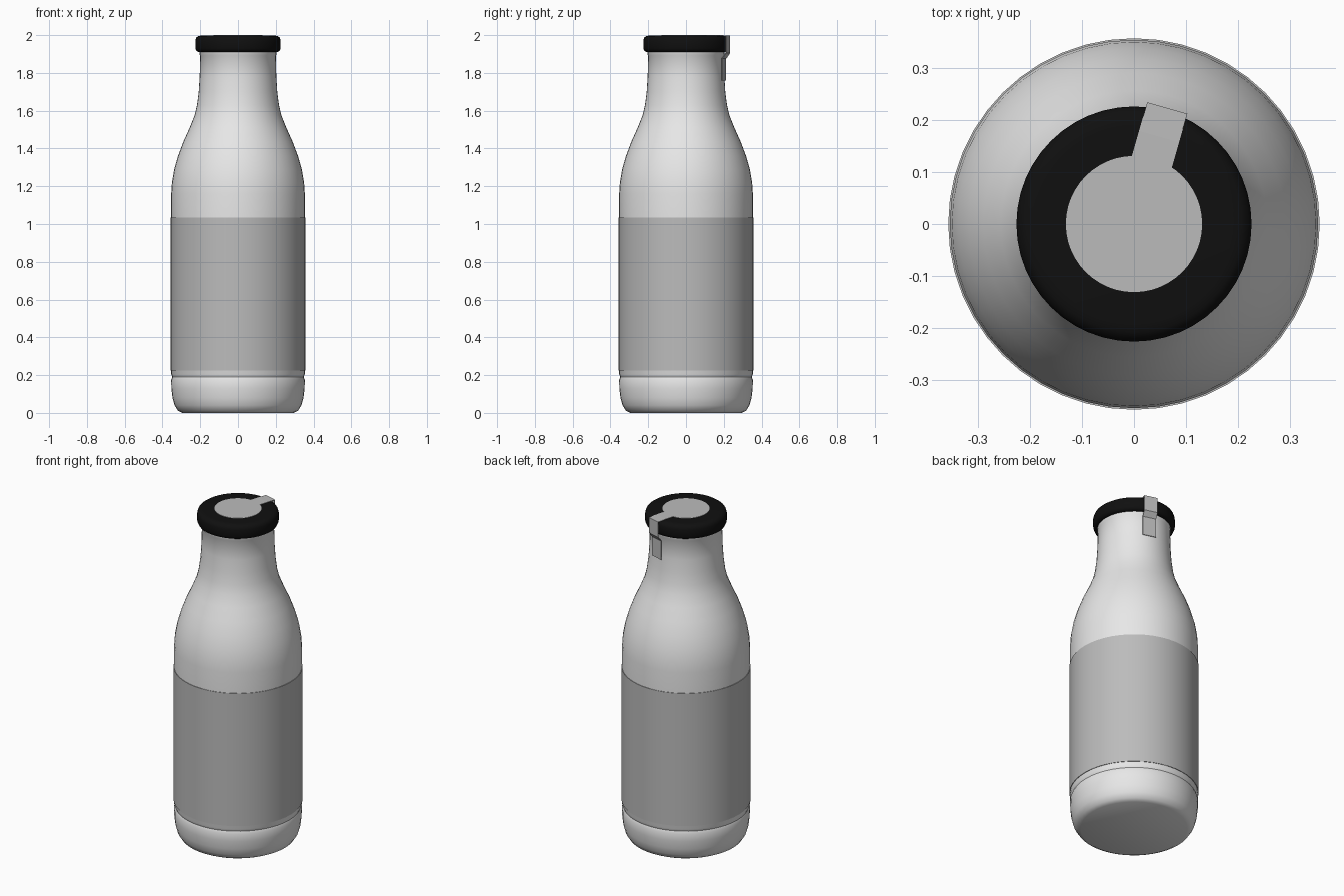
import bpy
import math
from mathutils import Matrix, Vector

cube = bpy.data.objects.get("Cube")
if cube:
    bpy.data.objects.remove(cube, do_unlink=True)

SEGMENTS = 48


def material(name, value, roughness=0.5):
    mat = bpy.data.materials.new(name)
    mat.use_nodes = True
    color = (value, value, value, 1)
    mat.diffuse_color = color
    shader = mat.node_tree.nodes["Principled BSDF"]
    shader.inputs["Base Color"].default_value = color
    shader.inputs["Roughness"].default_value = roughness
    return mat


def add_object(name, verts, faces, mat, smooth_angle=None):
    mesh = bpy.data.meshes.new(name)
    mesh.from_pydata(verts, [], faces)
    mesh.materials.append(mat)
    obj = bpy.data.objects.new(name, mesh)
    bpy.context.collection.objects.link(obj)
    if smooth_angle:
        bpy.ops.object.select_all(action="DESELECT")
        obj.select_set(True)
        bpy.context.view_layer.objects.active = obj
        bpy.ops.object.shade_smooth_by_angle(angle=math.radians(smooth_angle))
    return obj


def lathe(name, profile, mat, smooth_angle=35):
    """Turn a bottom-to-top (radius, height) profile into a capped solid."""
    verts, faces = [], []
    for r, z in profile:
        for i in range(SEGMENTS):
            a = math.tau * i / SEGMENTS
            verts.append((r * math.cos(a), r * math.sin(a), z))
    for ring in range(len(profile) - 1):
        low, high = ring * SEGMENTS, (ring + 1) * SEGMENTS
        for i in range(SEGMENTS):
            j = (i + 1) % SEGMENTS
            faces.append((low + i, low + j, high + j, high + i))
    faces.append(tuple(reversed(range(SEGMENTS))))
    faces.append(tuple(range(len(verts) - SEGMENTS, len(verts))))
    return add_object(name, verts, faces, mat, smooth_angle)


glass = material("milky white", 0.8, 0.3)
paper = material("light grey paper", 0.5)
black = material("black lid", 0.005)

# Bottle: rounded foot, low ridge, straight body, curved shoulder and neck
lathe("bottle", [
    (0.295, 0), (0.318, 0.012), (0.336, 0.04), (0.347, 0.08), (0.353, 0.13),
    (0.354, 0.175), (0.348, 0.19), (0.354, 0.205), (0.354, 1.16),
    (0.35, 1.22), (0.338, 1.29), (0.318, 1.36), (0.29, 1.435),
    (0.256, 1.51), (0.23, 1.575), (0.217, 1.63), (0.208, 1.7),
    (0.203, 1.78), (0.2, 1.89), (0.203, 1.895), (0.203, 1.93),
], glass)

# Wrapped label
lathe("label", [(0.357, 0.225), (0.357, 1.035)], paper)

# Lid with rounded rims
lathe("lid", [
    (0.208, 1.91), (0.22, 1.916), (0.226, 1.93), (0.226, 1.972),
    (0.221, 1.987), (0.208, 1.996), (0.19, 1.998),
], black, 50)

# Round seal on the lid
lathe("lid_seal", [(0.131, 1.995), (0.131, 2)], paper)

# Seal strip: runs over the rim, tucks under the lid and hangs on the neck
path = [(0.1, 2), (0.175, 2), (0.232, 1.998), (0.232, 1.905),
        (0.21, 1.875), (0.21, 1.76)]
half_width, thickness = 0.04, 0.004
verts, faces = [], []
for k, (r, z) in enumerate(path):
    before = Vector(path[max(k - 1, 0)])
    after = Vector(path[min(k + 1, len(path) - 1)])
    along = (after - before).normalized()
    inner = Vector((r, z)) + Vector((along.y, -along.x)) * thickness
    for x, (y, h) in ((-half_width, (r, z)), (half_width, (r, z)),
                      (half_width, inner), (-half_width, inner)):
        verts.append((x, y, h))
for k in range(len(path) - 1):
    for i in range(4):
        j = (i + 1) % 4
        a, b = k * 4, k * 4 + 4
        faces.append((a + i, b + i, b + j, a + j))
faces.append((0, 1, 2, 3))
faces.append(tuple(reversed(range(len(verts) - 4, len(verts)))))
strip = add_object("seal_strip", verts, faces, paper)
strip.data.transform(Matrix.Rotation(math.radians(-16), 4, "Z"))
